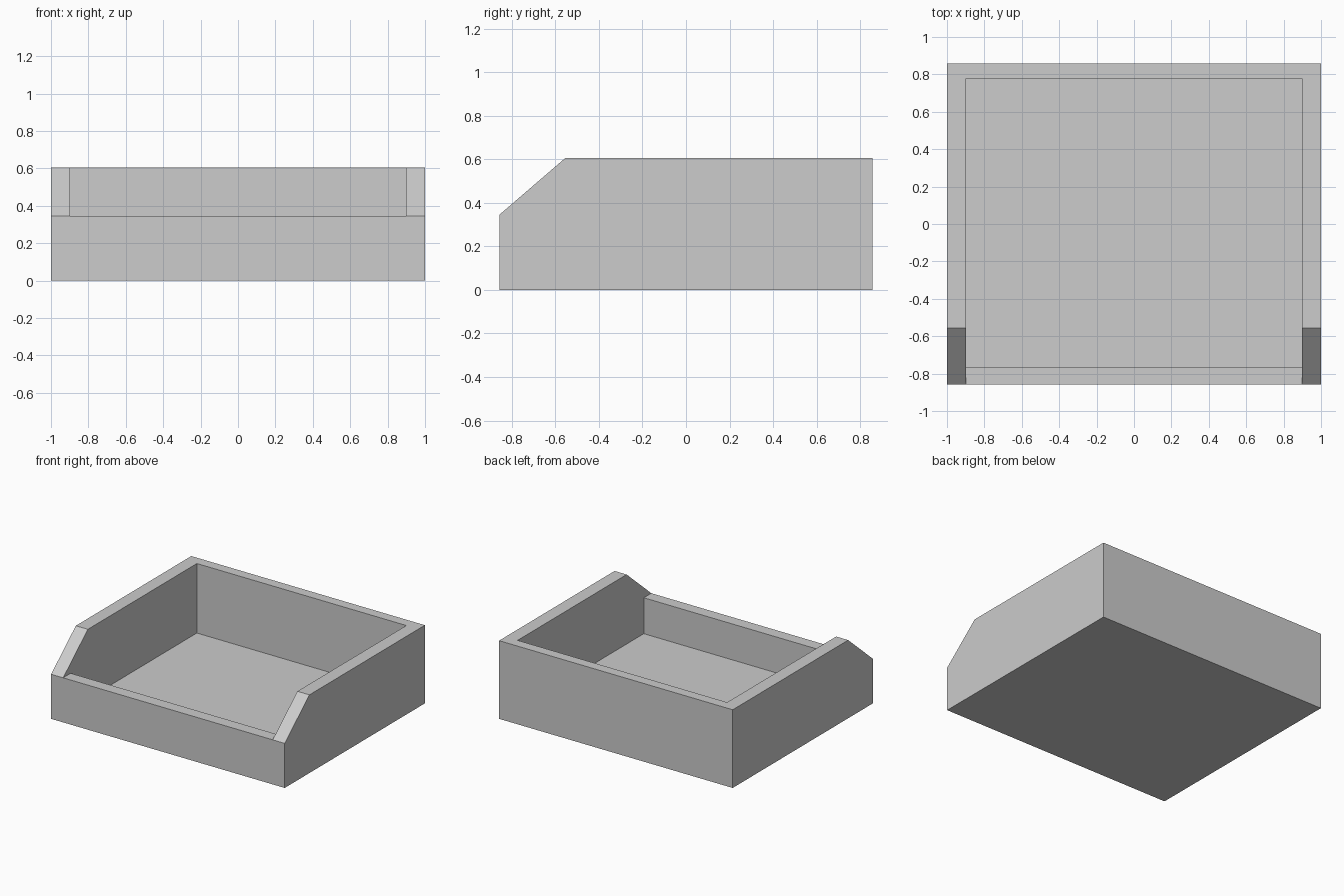
import bpy
import bmesh

cube = bpy.data.objects.get("Cube")
if cube:
    bpy.data.objects.remove(cube, do_unlink=True)

HALF_X, HALF_Y = 1.0, 0.857          # outer half sizes
INNER_X = 0.897                      # inner half width
INNER_FRONT, INNER_BACK = -0.765, 0.778
HEIGHT, LIP, FLOOR = 0.605, 0.345, 0.067
SLOPE_END = -0.555                   # where the sloped side rims reach full height
ABOVE, AHEAD = HEIGHT + 0.3, -HALF_Y - 0.3

grey = bpy.data.materials.new("light grey")
grey.use_nodes = True
colour = (0.604, 0.604, 0.604, 1.0)
grey.diffuse_color = colour
grey.node_tree.nodes["Principled BSDF"].inputs["Base Color"].default_value = colour


def extrude_profile(name, profile, half_width):
    """Extrude a (y, z) outline symmetrically along x."""
    bm = bmesh.new()
    face = bm.faces.new([bm.verts.new((-half_width, y, z)) for y, z in profile])
    moved = bmesh.ops.extrude_face_region(bm, geom=[face])["geom"]
    verts = [g for g in moved if isinstance(g, bmesh.types.BMVert)]
    bmesh.ops.translate(bm, verts=verts, vec=(2 * half_width, 0, 0))
    bmesh.ops.recalc_face_normals(bm, faces=bm.faces)
    mesh = bpy.data.meshes.new(name)
    bm.to_mesh(mesh)
    bm.free()
    mesh.materials.append(grey)
    obj = bpy.data.objects.new(name, mesh)
    bpy.context.collection.objects.link(obj)
    return obj


# Solid tray block with the sloped front corner
tray = extrude_profile("open_tray", [
    (-HALF_Y, 0), (HALF_Y, 0), (HALF_Y, HEIGHT),
    (SLOPE_END, HEIGHT), (-HALF_Y, LIP)], HALF_X)

# Cavity plus the lowered front opening, as one stepped cutter
cutter = extrude_profile("cavity_cutter", [
    (INNER_FRONT, FLOOR), (INNER_BACK, FLOOR), (INNER_BACK, ABOVE),
    (AHEAD, ABOVE), (AHEAD, LIP), (INNER_FRONT, LIP)], INNER_X)
cutter.hide_render = True

# Hollow the tray and bake the cut
cut = tray.modifiers.new("hollow", "BOOLEAN")
cut.operation = "DIFFERENCE"
cut.solver = "EXACT"
cut.object = cutter
bpy.context.view_layer.objects.active = tray
bpy.ops.object.modifier_apply(modifier=cut.name)
bpy.data.objects.remove(cutter, do_unlink=True)
